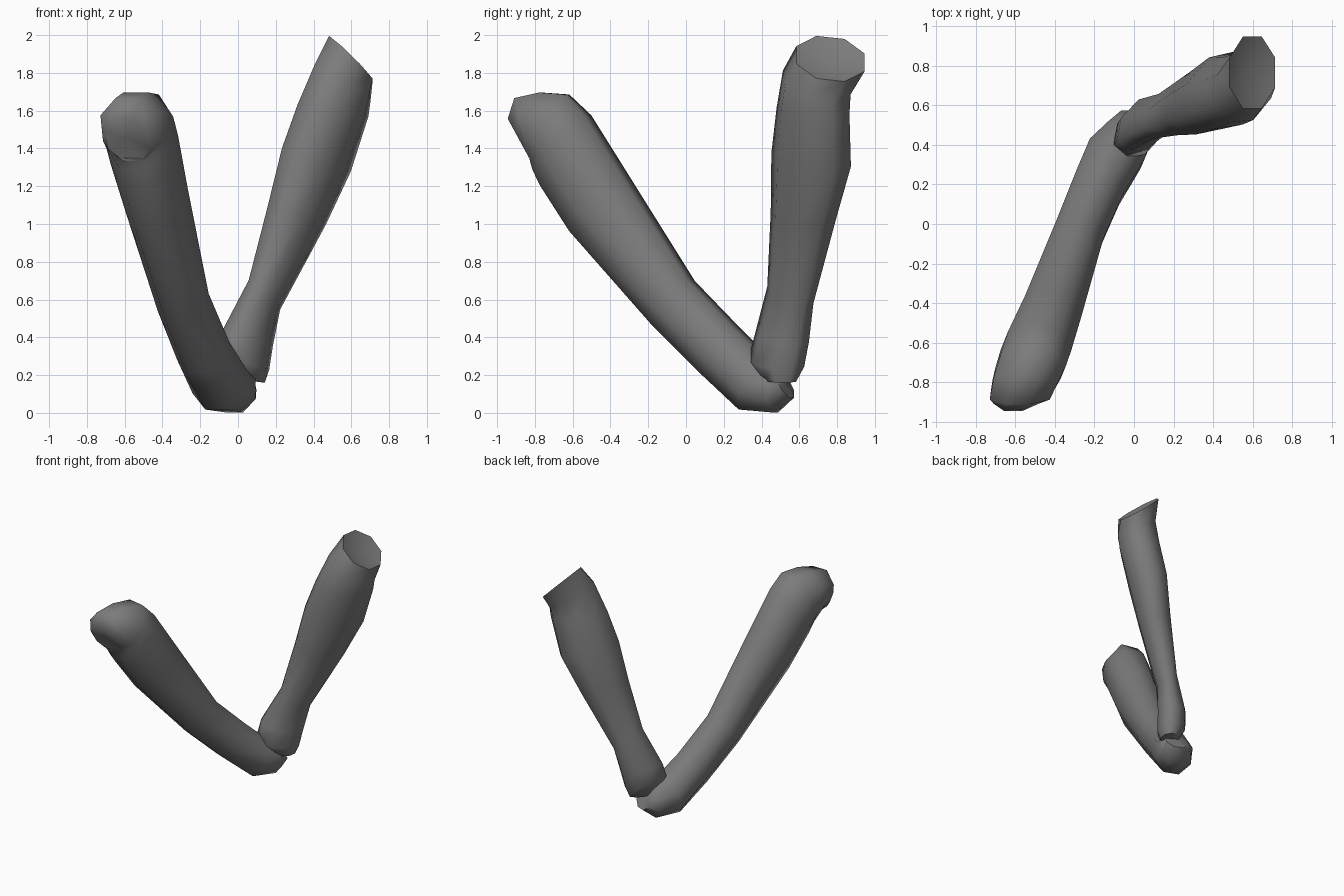
import bpy, bmesh, math
from mathutils import Vector

if "Cube" in bpy.data.objects:
    bpy.data.objects.remove(bpy.data.objects["Cube"])

grey = bpy.data.materials.new("stone grey")
grey.diffuse_color = (0.2, 0.2, 0.2, 1)
grey.use_nodes = True
grey.node_tree.nodes["Principled BSDF"].inputs["Base Color"].default_value = grey.diffuse_color
SIDES = 8


def loft(name, rings, dents):
    """Skin a tube over rings of (centre, half axis u, half axis v), with dished ends."""
    bm = bmesh.new()
    loops = []
    for c, u, v in rings:
        loop = []
        for i in range(SIDES):
            a = 2 * math.pi * (i + 0.5) / SIDES
            loop.append(bm.verts.new(c + 1.06 * (u * math.cos(a) + v * math.sin(a))))
        loops.append(loop)
    for a, b in zip(loops, loops[1:]):
        for i in range(SIDES):
            j = (i + 1) % SIDES
            bm.faces.new((a[i], a[j], b[j], b[i]))
    for loop, ring, dent in ((loops[0], rings[0], dents[0]), (loops[-1], rings[-1], dents[1])):
        tip = bm.verts.new(ring[0] + Vector(dent))
        for i in range(SIDES):
            bm.faces.new((loop[i], loop[(i + 1) % SIDES], tip))
    bmesh.ops.recalc_face_normals(bm, faces=bm.faces)
    me = bpy.data.meshes.new(name)
    bm.to_mesh(me)
    bm.free()
    me.materials.append(grey)
    ob = bpy.data.objects.new(name, me)
    bpy.context.collection.objects.link(ob)
    bpy.ops.object.select_all(action='DESELECT')
    ob.select_set(True)
    bpy.context.view_layer.objects.active = ob
    bpy.ops.object.shade_smooth_by_angle(angle=math.radians(62))


# Upper arm: centre x, upper edge (y, z), lower edge (y, z), half width, sideways turn
upper = []
for x, yu, zu, yl, zl, w, turn in (
        (-0.585, -0.945, 1.56, -0.82, 1.33, 0.115, 0.0),
        (-0.57, -0.91, 1.67, -0.83, 1.35, 0.155, 0.0),
        (-0.55, -0.77, 1.70, -0.82, 1.33, 0.165, 0.1),
        (-0.52, -0.63, 1.69, -0.80, 1.28, 0.17, 0.2),
        (-0.495, -0.52, 1.58, -0.755, 1.20, 0.17, 0.3),
        (-0.43, -0.34, 1.29, -0.60, 0.96, 0.155, 0.35),
        (-0.29, 0.03, 0.70, -0.17, 0.47, 0.13, 0.37),
        (-0.185, 0.27, 0.45, 0.09, 0.21, 0.135, 0.37),
        (-0.095, 0.41, 0.31, 0.30, 0.015, 0.15, 0.37),
        (-0.02, 0.47, 0.25, 0.47, 0.0, 0.125, 0.37),
        (0.01, 0.49, 0.22, 0.56, 0.08, 0.09, 0.37)):
    side = Vector((math.sqrt(1 - turn * turn), -turn, 0))
    dy, dz = (yu - yl) / 2, (zu - zl) / 2
    upper.append((Vector((x, (yu + yl) / 2, (zu + zl) / 2)), side * w, Vector((0.4 * dy, dy, dz))))
loft("upper_arm", upper, ((0, 0.01, 0.01), (0, 0, 0.01)))

# Forearm: left edge (x, z), right edge (x, z), front and back y, diagonal skew
fore = []
for xl, zl, xr, zr, y0, y1, k in (
        (-0.02, 0.18, 0.14, 0.16, 0.41, 0.58, 0.15),
        (-0.10, 0.30, 0.16, 0.23, 0.335, 0.62, 0.2),
        (-0.08, 0.43, 0.18, 0.36, 0.37, 0.645, 0.2),
        (0.06, 0.70, 0.22, 0.55, 0.435, 0.67, 0.2),
        (0.16, 1.08, 0.46, 1.00, 0.455, 0.785, 0.2),
        (0.24, 1.40, 0.59, 1.28, 0.46, 0.865, 0.2),
        (0.32, 1.63, 0.685, 1.57, 0.485, 0.86, 0.15),
        (0.41, 1.84, 0.70, 1.66, 0.515, 0.87, 0.08),
        (0.48, 1.99, 0.715, 1.76, 0.58, 0.95, 0.0)):
    c = Vector(((xl + xr) / 2, (y0 + y1) / 2, (zl + zr) / 2))
    a = Vector(((xr - xl) / 2, 0, (zr - zl) / 2))
    b = Vector((0, (y1 - y0) / 2, -0.02 if zl > 1.7 else 0))
    n = math.sqrt(1 + k * k)
    fore.append((c, (a + k * b) / n, (b + k * a) / n))
loft("forearm", fore, ((0, 0, 0), (-0.03, 0, -0.04)))
